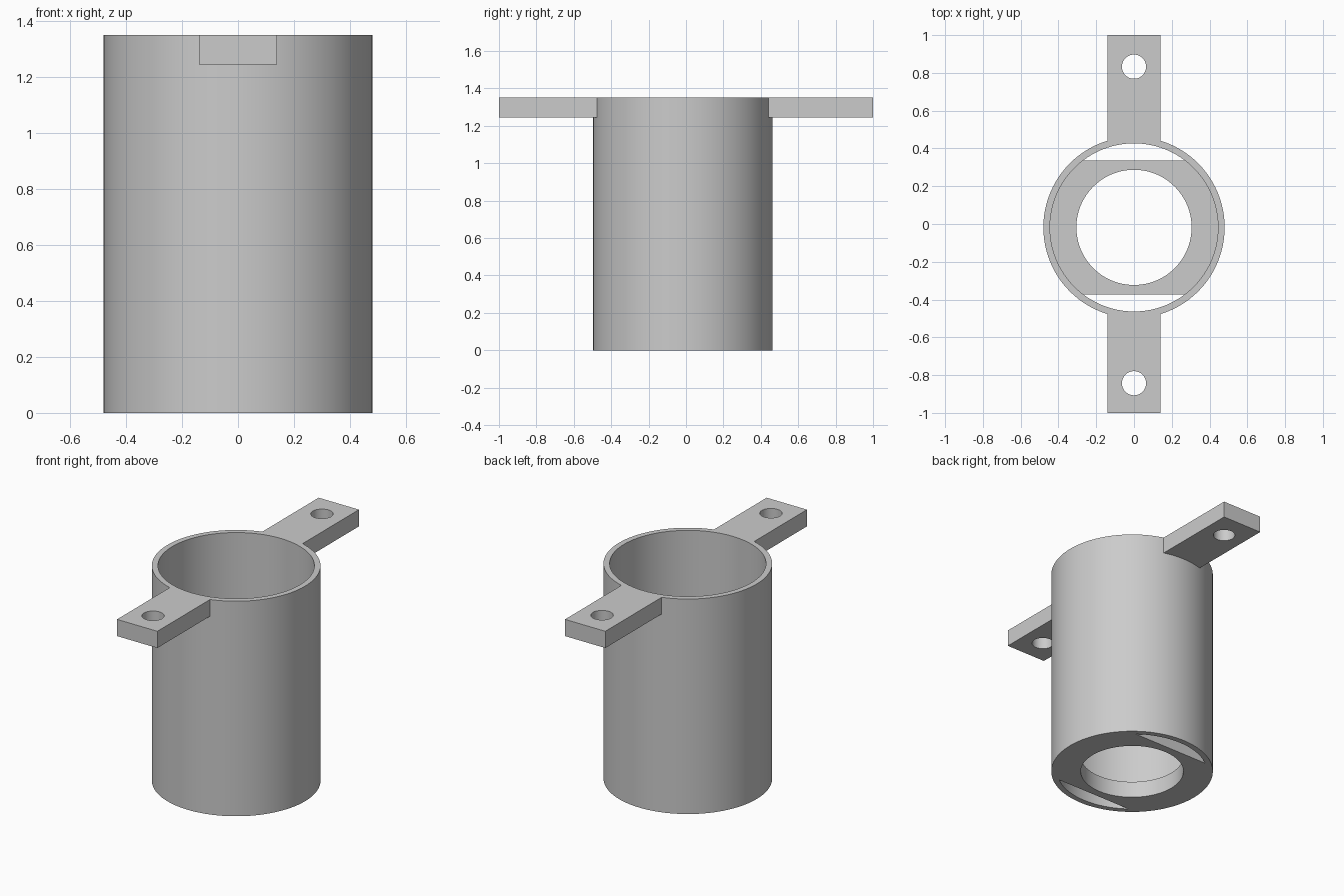
import bpy
import math

cube = bpy.data.objects.get("Cube")
if cube:
    bpy.data.objects.remove(cube)

AXIS_Y = -0.018      # the sleeve sits slightly forward of the centre
HEIGHT = 1.35
THICK = 0.105        # floor and lug thickness
OUTER, BORE, OPENING = 0.48, 0.445, 0.305

grey = bpy.data.materials.new("plain grey")
grey.use_nodes = True
colour = (0.6, 0.6, 0.6, 1)
grey.diffuse_color = colour
grey.node_tree.nodes["Principled BSDF"].inputs["Base Color"].default_value = colour


def cylinder(name, radius, z0, z1, y=AXIS_Y, sides=96):
    bpy.ops.mesh.primitive_cylinder_add(vertices=sides, radius=radius, depth=z1 - z0,
                                        location=(0, y, (z0 + z1) / 2))
    obj = bpy.context.object
    obj.name = name
    return obj


def box(name, width, y0, y1, z0, z1):
    bpy.ops.mesh.primitive_cube_add(size=1, location=(0, (y0 + y1) / 2, (z0 + z1) / 2))
    obj = bpy.context.object
    obj.name = name
    obj.scale = (width, y1 - y0, z1 - z0)
    bpy.ops.object.transform_apply(location=False, rotation=False, scale=True)
    return obj


def combine(target, tool, operation):
    """Apply a boolean and discard the tool."""
    bpy.context.view_layer.objects.active = target
    mod = target.modifiers.new(operation.lower(), "BOOLEAN")
    mod.operation = operation
    mod.solver = "EXACT"
    mod.object = tool
    bpy.ops.object.modifier_apply(modifier=mod.name)
    bpy.data.objects.remove(tool)


# Outer sleeve with its two mounting lugs, bored right through
body = cylinder("mounting_sleeve", OUTER, 0, HEIGHT)
for side, hole_y in ((1, 0.833), (-1, -0.843)):
    y0, y1 = sorted((side * 0.3, side))
    combine(body, box("lug", 0.28, y0, y1, HEIGHT - THICK, HEIGHT), "UNION")
    combine(body, cylinder("bolt_hole", 0.064, 1, 2, hole_y, 48), "DIFFERENCE")
combine(body, cylinder("bore", BORE, -1, 2), "DIFFERENCE")

# Floor ring with two straight sides, leaving a slot at front and back
floor = cylinder("floor", (OUTER + BORE) / 2, 0, THICK)
combine(floor, box("flats", 2, AXIS_Y - 0.355, AXIS_Y + 0.355, -1, 1), "INTERSECT")
combine(floor, cylinder("opening", OPENING, -1, 1), "DIFFERENCE")
combine(body, floor, "UNION")

# Finish
body.data.materials.clear()
body.data.materials.append(grey)
bpy.ops.object.select_all(action="DESELECT")
body.select_set(True)
bpy.context.view_layer.objects.active = body
bpy.ops.object.shade_smooth_by_angle(angle=math.radians(30))
